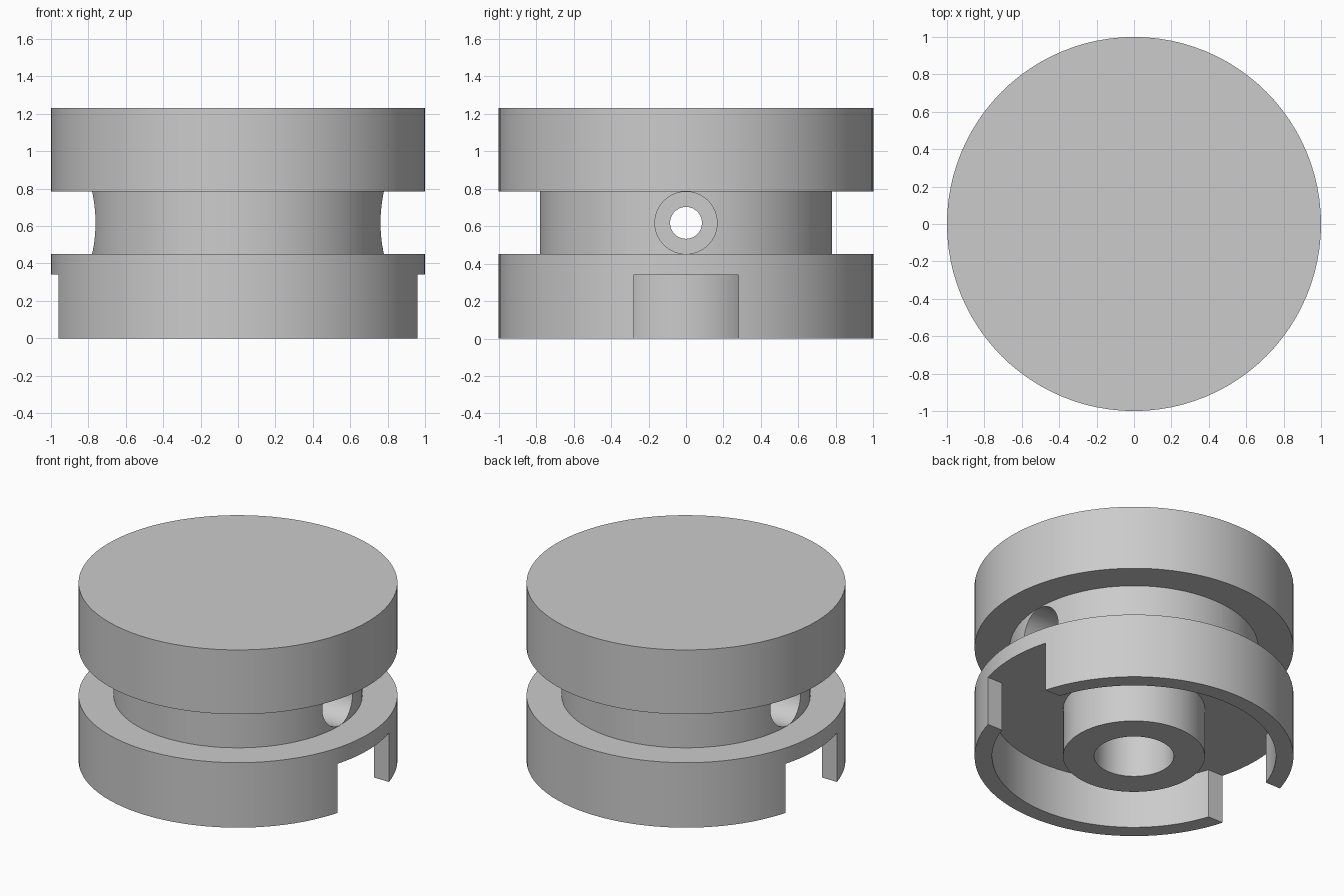
import bpy, bmesh, math
from mathutils import Matrix

cube = bpy.data.objects.get("Cube")
if cube:
    bpy.data.objects.remove(cube, do_unlink=True)

SEGMENTS = 96
HOLE_Z = 0.617

grey = bpy.data.materials.new("plain grey")
grey.use_nodes = True
grey.diffuse_color = (0.6, 0.6, 0.6, 1)
grey.node_tree.nodes["Principled BSDF"].inputs["Base Color"].default_value = (0.6, 0.6, 0.6, 1)


def finish(bm, name):
    bmesh.ops.recalc_face_normals(bm, faces=bm.faces)
    mesh = bpy.data.meshes.new(name)
    bm.to_mesh(mesh)
    bm.free()
    mesh.materials.append(grey)
    obj = bpy.data.objects.new(name, mesh)
    bpy.context.collection.objects.link(obj)
    return obj


def lathe(name, profile):
    """Revolve a closed (radius, z) outline whose ends lie on the axis."""
    bm = bmesh.new()
    rings = []
    for r, z in profile:
        if r == 0:
            rings.append([bm.verts.new((0, 0, z))])
        else:
            angles = [math.tau * i / SEGMENTS for i in range(SEGMENTS)]
            rings.append([bm.verts.new((r * math.cos(a), r * math.sin(a), z)) for a in angles])
    for a, b in zip(rings, rings[1:]):
        if len(a) == 1 or len(b) == 1:
            bm.faces.new(b if len(a) == 1 else a)
            bm.verts.remove((a if len(a) == 1 else b)[0])
            continue
        for i in range(SEGMENTS):
            j = (i + 1) % SEGMENTS
            bm.faces.new((a[i], a[j], b[j], b[i]))
    return finish(bm, name)


def cross_cylinder(name, radius, x0, x1):
    """Cylinder along x at the height of the cross hole."""
    bm = bmesh.new()
    place = Matrix.Translation(((x0 + x1) / 2, 0, HOLE_Z)) @ Matrix.Rotation(math.pi / 2, 4, "Y")
    bmesh.ops.create_cone(bm, cap_ends=True, segments=64, radius1=radius, radius2=radius,
                          depth=x1 - x0, matrix=place)
    return finish(bm, name)


def box(name, x0, x1, half_width, z0, z1):
    bm = bmesh.new()
    place = Matrix.Translation(((x0 + x1) / 2, 0, (z0 + z1) / 2))
    place = place @ Matrix.Diagonal((x1 - x0, 2 * half_width, z1 - z0, 1))
    bmesh.ops.create_cube(bm, size=1, matrix=place)
    return finish(bm, name)


# Grooved body with a skirt, a hollow underside, a hub and a blind bore
body = lathe("grooved_knob", [
    (0, 1.23), (1, 1.23), (1, 0.785), (0.78, 0.785), (0.78, 0.45), (1, 0.45),
    (1, 0), (0.89, 0), (0.89, 0.34), (0.445, 0.34), (0.445, 0), (0.25, 0),
    (0.25, 0.785), (0, 0.785)])

# Through hole, wide access holes and skirt notches
cutters = [cross_cylinder("through_hole_cutter", 0.085, -0.9, 0.9)]
for side in (-1, 1):
    x0, x1 = sorted((side * 0.45, side * 0.95))
    cutters.append(cross_cylinder("access_hole_cutter", 0.166, x0, x1))
    x0, x1 = sorted((side * 0.6, side * 1.1))
    cutters.append(box("notch_cutter", x0, x1, 0.28, -0.1, 0.34))

for cutter in cutters:
    cutter.hide_render = True
    mod = body.modifiers.new(cutter.name, "BOOLEAN")
    mod.operation = "DIFFERENCE"
    mod.solver = "EXACT"
    mod.object = cutter

# Bake the cuts and drop the cutters
bpy.context.view_layer.update()
evaluated = body.evaluated_get(bpy.context.evaluated_depsgraph_get())
cut_mesh = bpy.data.meshes.new_from_object(evaluated)
body.modifiers.clear()
body.data = cut_mesh
for cutter in cutters:
    bpy.data.objects.remove(cutter, do_unlink=True)

bpy.ops.object.select_all(action="DESELECT")
body.select_set(True)
bpy.context.view_layer.objects.active = body
bpy.ops.object.shade_smooth_by_angle(angle=math.radians(30))
